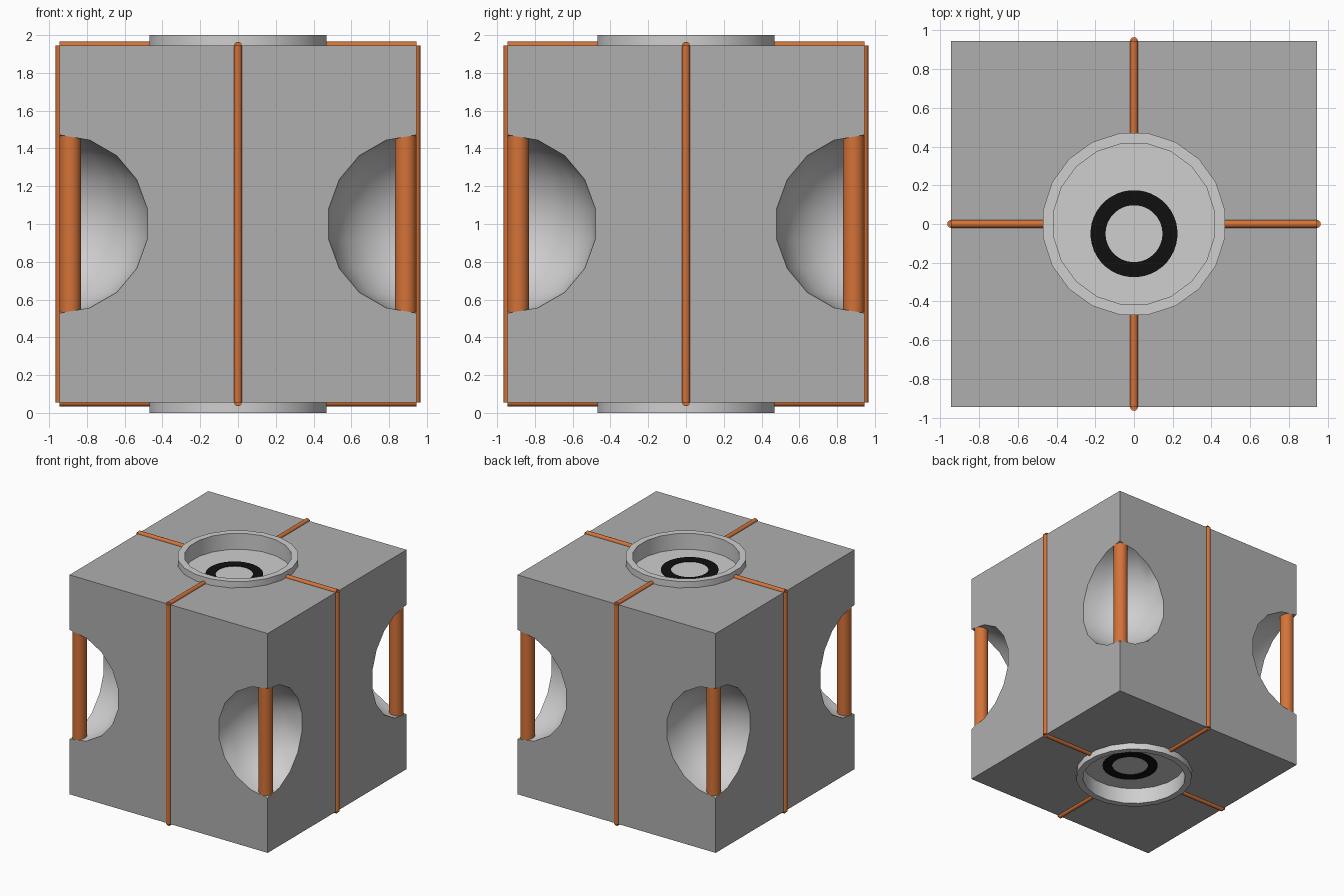
import bpy, bmesh, math
from mathutils import Matrix, Vector

if "Cube" in bpy.data.objects:
    bpy.data.objects.remove(bpy.data.objects["Cube"])

H = 0.945      # half size of the block
MID = 1.0      # height of the block centre


def material(name, rgb):
    m = bpy.data.materials.new(name)
    m.diffuse_color = (*rgb, 1)
    m.use_nodes = True
    m.node_tree.nodes["Principled BSDF"].inputs["Base Color"].default_value = m.diffuse_color
    return m


GREY = material("mid grey", (0.43, 0.43, 0.435))
LIGHT = material("light grey", (0.62, 0.62, 0.62))
COPPER = material("copper orange", (0.66, 0.17, 0.04))
BLACK = material("black", (0.005, 0.005, 0.005))


def finish(name, bm, mat, smooth=True):
    bmesh.ops.recalc_face_normals(bm, faces=bm.faces)
    me = bpy.data.meshes.new(name)
    bm.to_mesh(me)
    bm.free()
    me.materials.append(mat)
    for p in me.polygons:
        p.use_smooth = smooth
    me.set_sharp_from_angle(angle=math.radians(32))
    ob = bpy.data.objects.new(name, me)
    bpy.context.collection.objects.link(ob)
    return ob


def rod(name, a, b, r, sides=16):
    a, b = Vector(a), Vector(b)
    bm = bmesh.new()
    turn = (b - a).to_track_quat('Z', 'Y').to_matrix().to_4x4()
    bmesh.ops.create_cone(bm, cap_ends=True, segments=sides, radius1=r, radius2=r,
                          depth=(b - a).length,
                          matrix=Matrix.Translation((a + b) / 2) @ turn)
    return finish(name, bm, COPPER)


def lathe(name, profile, mat, sides, flip, y=0.0, closed=False):
    """Turn an (r, height above centre) profile; flip = -1 mirrors it to the underside."""
    bm = bmesh.new()
    rings = []
    for r, z in profile:
        if r == 0:
            rings.append([bm.verts.new((0, y, MID + flip * z))] * sides)
        else:
            rings.append([bm.verts.new((r * math.cos((i + .5) * math.tau / sides),
                                        y + r * math.sin((i + .5) * math.tau / sides),
                                        MID + flip * z)) for i in range(sides)])
    pairs = list(zip(rings, rings[1:])) + ([(rings[-1], rings[0])] if closed else [])
    for p, q in pairs:
        for i in range(sides):
            j = (i + 1) % sides
            vs = list(dict.fromkeys((p[i], p[j], q[j], q[i])))
            bm.faces.new(vs)
    if not closed:   # open shells: make sure the floor faces outward
        bmesh.ops.recalc_face_normals(bm, faces=bm.faces)
    return finish(name, bm, mat)


# Block with scooped vertical edges and round pockets top and bottom
bm = bmesh.new()
bmesh.ops.create_cube(bm, size=2 * H, matrix=Matrix.Translation((0, 0, MID)))
block = finish("block", bm, GREY)
cutters = []
for sx in (-1, 1):
    for sy in (-1, 1):
        bm = bmesh.new()
        bmesh.ops.create_uvsphere(bm, u_segments=20, v_segments=9, radius=0.472,
                                  matrix=Matrix.Translation((sx * H, sy * H, MID)))
        cutters.append(finish("scoop_cutter", bm, GREY))
for s in (-1, 1):
    bm = bmesh.new()
    bmesh.ops.create_cone(bm, cap_ends=True, segments=20, radius1=0.45, radius2=0.45,
                          depth=0.2, matrix=Matrix.Translation((0, 0, MID + s * 0.95)))
    cutters.append(finish("pocket_cutter", bm, GREY))
for c in cutters:
    mod = block.modifiers.new("cut", 'BOOLEAN')
    mod.operation = 'DIFFERENCE'
    mod.solver = 'EXACT'
    mod.object = c
bpy.context.view_layer.update()
cut = bpy.data.meshes.new_from_object(
    block.evaluated_get(bpy.context.evaluated_depsgraph_get()))
block.modifiers.clear()
block.data = cut
for c in cutters:
    bpy.data.objects.remove(c)

# Cut surfaces are light grey, the outer planes stay mid grey
cut.materials.clear()
cut.materials.append(GREY)
cut.materials.append(LIGHT)
for p in cut.polygons:
    c = p.center - Vector((0, 0, MID))
    outer = max(abs(v) for v in c) > H - 0.0005
    p.material_index = 0 if outer else 1
    p.use_smooth = not outer
cut.set_sharp_from_angle(angle=math.radians(32))

# Round cups with raised rims, each with a plain dark inlay ring
for s, side in ((1, "top"), (-1, "bottom")):
    lathe(side + "_cup", [(0.475, 0.93), (0.475, 1.0), (0.42, 1.0), (0.42, 0.862), (0, 0.862)],
          LIGHT, 20, s)
    lathe(side + "_inlay_ring", [(0.147, 0.860), (0.225, 0.860), (0.225, 0.867), (0.147, 0.867)],
          BLACK, 40, s, y=-0.05, closed=True)

# Thick rods standing in the scooped edges
for sx in (-1, 1):
    for sy in (-1, 1):
        rod("edge_rod", (sx * 0.888, sy * 0.888, 0.52), (sx * 0.888, sy * 0.888, 1.48), 0.057, 20)

# Thin bands down the middle of each side and across the top and bottom
for dx, dy in ((1, 0), (-1, 0), (0, 1), (0, -1)):
    rod("side_band", (dx * H, dy * H, MID - H), (dx * H, dy * H, MID + H), 0.02, 12)
    for s in (-1, 1):
        z = MID + s * H
        rod("face_band", (dx * 0.465, dy * 0.465, z), (dx * H, dy * H, z), 0.02, 12)
